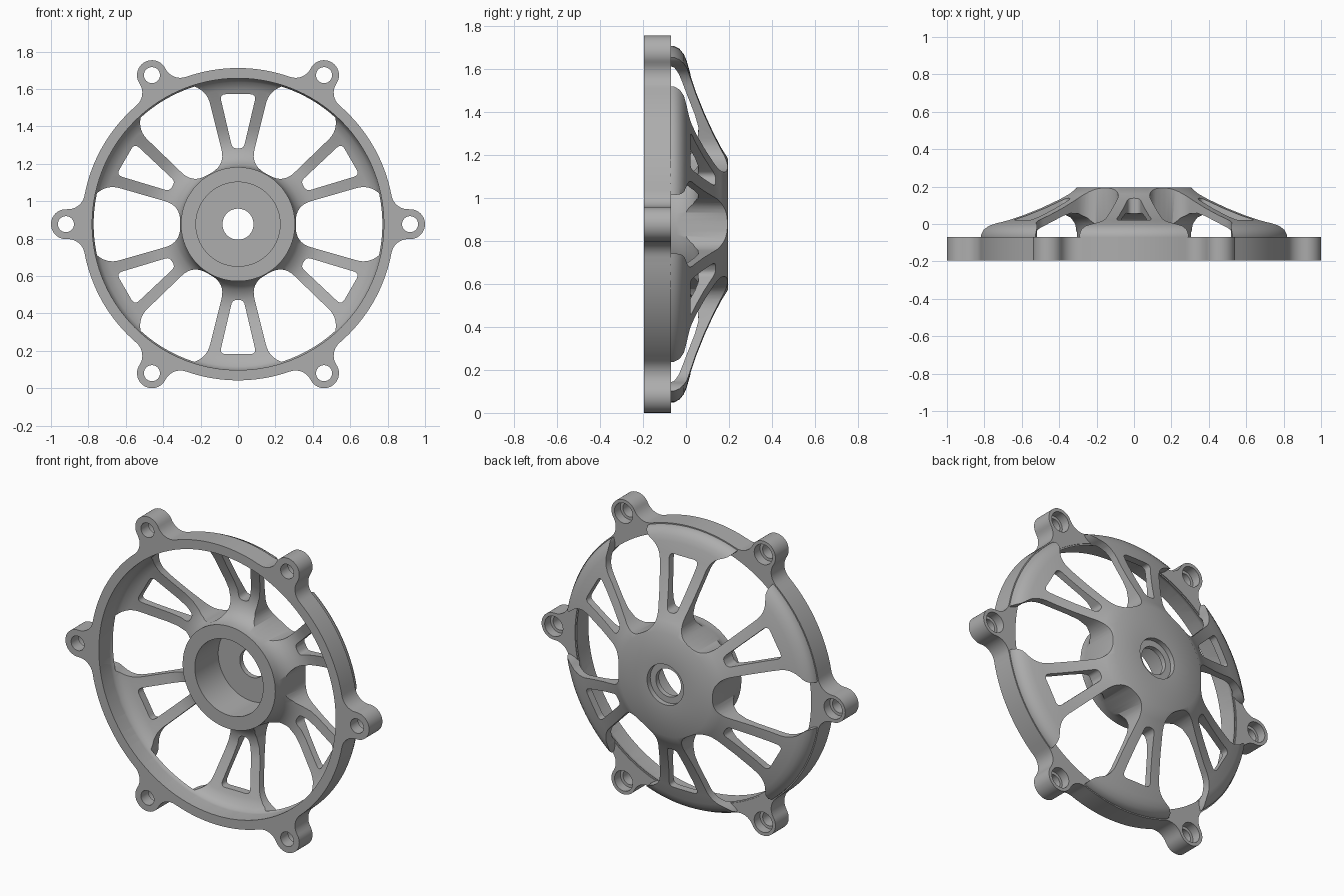
import bpy, bmesh, math
from mathutils import Vector

cube = bpy.data.objects.get("Cube")
if cube:
    bpy.data.objects.remove(cube, do_unlink=True)

CENTRE_Z = 0.877
FRONT, FLANGE_BACK = -0.195, -0.07
RIM, BORE = 0.835, 0.78
EAR_DIST, EAR_R, EAR_FILLET = 0.92, 0.08, 0.09
SIXTHS = [math.radians(60 * i) for i in range(6)]

metal = bpy.data.materials.new("grey_metal")
metal.use_nodes = True
metal.diffuse_color = (0.42, 0.42, 0.42, 1)
metal.node_tree.nodes["Principled BSDF"].inputs["Base Color"].default_value = metal.diffuse_color


def polar(r, a, centre=(0, 0)):
    return Vector((centre[0] + r * math.cos(a), centre[1] + r * math.sin(a)))


def turn(points, a):
    c, s = math.cos(a), math.sin(a)
    return [Vector((x * c - y * s, x * s + y * c)) for x, y in points]


def circle(r, centre=(0, 0), n=48):
    return [polar(r, 2 * math.pi * i / n, centre) for i in range(n)]


def arc(centre, r, a0, a1, n):
    return [polar(r, a0 + (a1 - a0) * i / n, centre) for i in range(n + 1)]


def rounded(corners, n=8):
    """Round each (x, y, cut) corner of a closed outline."""
    pts = [Vector(c[:2]) for c in corners]
    out = []
    for i, (p, c) in enumerate(zip(pts, corners)):
        if c[2] == 0:
            out.append(p)
            continue
        a = p + (pts[i - 1] - p).normalized() * c[2]
        b = p + (pts[(i + 1) % len(pts)] - p).normalized() * c[2]
        for k in range(n + 1):
            t = k / n
            out.append(a * (1 - t) ** 2 + p * 2 * t * (1 - t) + b * t * t)
    return out


def mirrored(half):
    """Close a half outline across its long axis."""
    return half + [(x, -y, d) for x, y, d in reversed(half)]


def make_object(name, bm):
    bmesh.ops.recalc_face_normals(bm, faces=bm.faces)
    mesh = bpy.data.meshes.new(name)
    bm.to_mesh(mesh)
    bm.free()
    mesh.materials.append(metal)
    obj = bpy.data.objects.new(name, mesh)
    bpy.context.collection.objects.link(obj)
    return obj


def prisms(name, outlines, y0, y1):
    """Extrude flat outlines along the wheel axis."""
    bm = bmesh.new()
    for outline in outlines:
        rings = [[bm.verts.new((p[0], y, p[1] + CENTRE_Z)) for p in outline] for y in (y0, y1)]
        for ring in rings:
            bm.faces.new(ring)
        n = len(outline)
        for i in range(n):
            j = (i + 1) % n
            bm.faces.new((rings[0][i], rings[0][j], rings[1][j], rings[1][i]))
    return make_object(name, bm)


def lathe(name, section, n=120):
    """Revolve a closed (radius, y) section around the wheel axis."""
    bm = bmesh.new()
    rings = []
    for i in range(n):
        c = polar(1, 2 * math.pi * i / n)
        rings.append([bm.verts.new((r * c.x, y, r * c.y + CENTRE_Z)) for r, y in section])
    for i in range(n):
        a, b = rings[i], rings[(i + 1) % n]
        for k in range(len(section)):
            m = (k + 1) % len(section)
            bm.faces.new((a[k], a[m], b[m], b[k]))
    return make_object(name, bm)


def combine(target, other, operation):
    """Apply a boolean and discard the second object."""
    mod = target.modifiers.new(operation, "BOOLEAN")
    mod.object, mod.operation, mod.solver = other, operation, "EXACT"
    bpy.context.view_layer.objects.active = target
    bpy.ops.object.modifier_apply(modifier=mod.name)
    bpy.data.objects.remove(other, do_unlink=True)


# Hub, dished web and rounded shoulder as one revolved section
back = [(0.12, 0.195), (0.305, 0.195), (0.36, 0.161), (0.42, 0.13), (0.52, 0.085),
        (0.62, 0.046), (0.70, 0.02), (0.76, 0.003), (0.79, -0.01), (0.815, -0.03),
        (0.828, -0.055), (0.83, -0.12)]
front = [(0.783, -0.12), (0.778, -0.085), (0.76, -0.055), (0.72, -0.033), (0.62, 0.004),
         (0.52, 0.042), (0.46, 0.058), (0.40, 0.055), (0.35, 0.033), (0.32, 0.0),
         (0.305, -0.045), (0.305, -0.085)]
bearing_seat = [(0.225, -0.085), (0.225, 0.135), (0.083, 0.135), (0.083, 0.165), (0.12, 0.165)]
cover = lathe("spoked_cover", back + front + bearing_seat)

# Large openings between the spokes, open through the shoulder
opening = rounded(mirrored([(0.309, 0.1, 0.085), (0.70, 0.212, 0.07),
                            (0.79, 0.135, 0.04), (0.95, 0.135, 0)]))
combine(cover, prisms("openings", [turn(opening, a) for a in SIXTHS],
                      FLANGE_BACK - 0.005, 0.4), "DIFFERENCE")

# Small tapered slot in each spoke
slot = rounded(mirrored([(0.405, 0.03, 0.025), (0.695, 0.098, 0.035)]))
combine(cover, prisms("slots", [turn(slot, a + math.pi / 6) for a in SIXTHS],
                      -0.065, 0.4), "DIFFERENCE")

# Flange outline: six round ears blended into the rim
reach = RIM + EAR_FILLET
blend = math.acos((reach ** 2 + EAR_DIST ** 2 - (EAR_R + EAR_FILLET) ** 2) / (2 * reach * EAR_DIST))
ear_centre = Vector((EAR_DIST, 0))
fillet_low, fillet_high = polar(reach, -blend), polar(reach, blend)
to_ear = ear_centre - fillet_high
lean = math.atan2(to_ear.y, to_ear.x)
ear_end = lean + math.pi
lobe = (arc(fillet_low, EAR_FILLET, math.pi - blend, -lean, 8)[:-1]
        + arc(ear_centre, EAR_R, -ear_end, ear_end, 24)
        + arc(fillet_high, EAR_FILLET, lean, blend - math.pi, 8)[1:])
lobe += arc((0, 0), RIM, blend, math.pi / 3 - blend, 16)[1:-1]
outline = [p for a in SIXTHS for p in turn(lobe, a)]
flange = prisms("flange", [outline], FRONT, FLANGE_BACK)

# Flange bore, bolt holes and counterbores
ears = [polar(EAR_DIST, a) for a in SIXTHS]
combine(flange, prisms("bore", [circle(BORE, n=120)], -0.5, 0.5), "DIFFERENCE")
combine(flange, prisms("bolt_holes", [circle(0.043, c, 32) for c in ears], -0.5, 0.5), "DIFFERENCE")
combine(flange, prisms("counterbores", [circle(0.06, c, 32) for c in ears], -0.125, 0.5), "DIFFERENCE")
combine(cover, flange, "UNION")

bpy.ops.object.select_all(action="DESELECT")
cover.select_set(True)
bpy.context.view_layer.objects.active = cover
bpy.ops.object.shade_smooth_by_angle(angle=math.radians(32))
